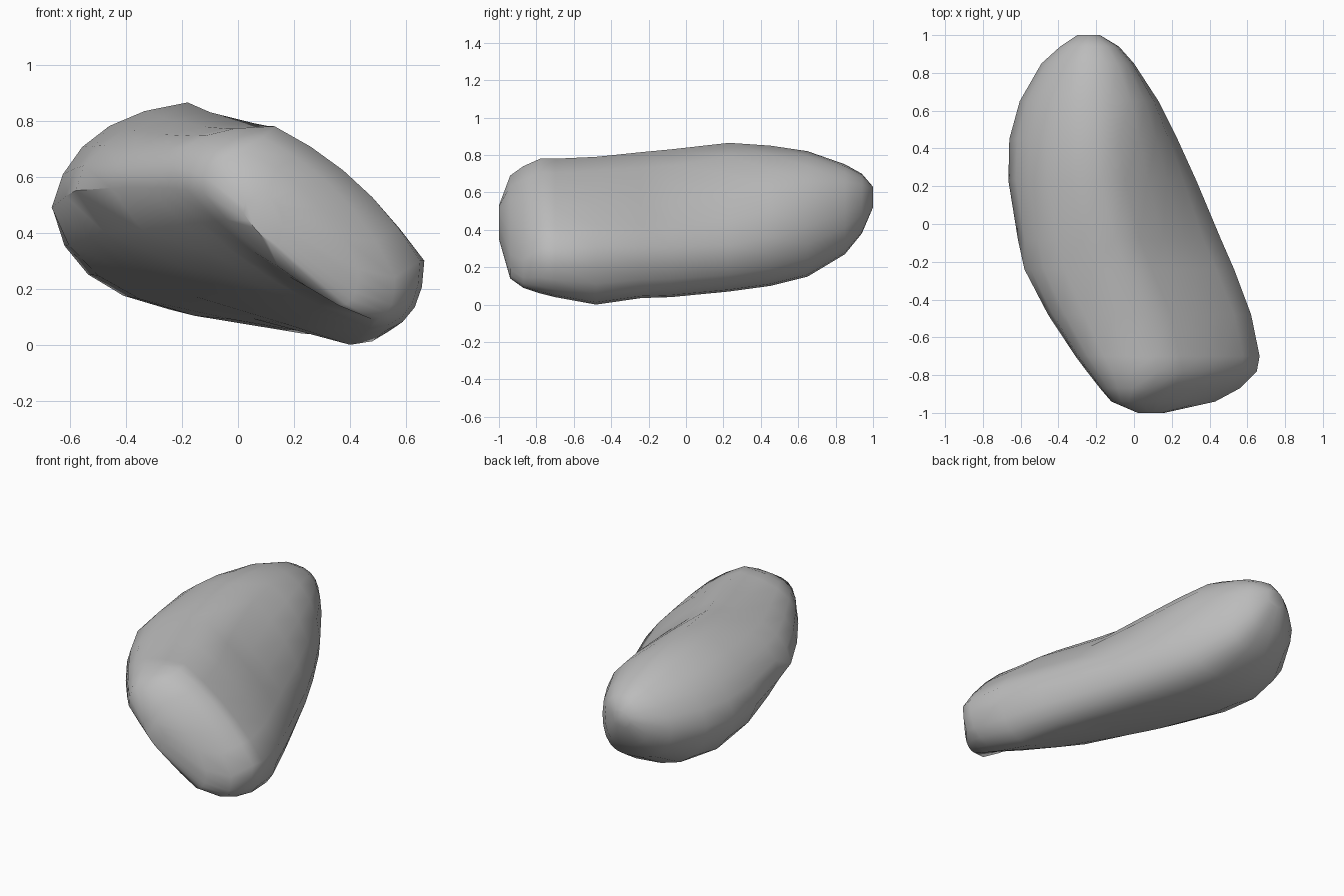
import bpy
import bmesh
from mathutils import Vector

cube = bpy.data.objects.get("Cube")
if cube:
    bpy.data.objects.remove(cube, do_unlink=True)

STEPS = 5  # points in each quarter of a cross-section

# Each slice: depth, then the top, right, bottom and left extremes as (x, z),
# then how full the top-right quarter bulges
SLICES = [
    (-1.00, (.08, .53), (.16, .42), (.13, .35), (.02, .47), 1),
    (-.94, (.03, .69), (.43, .27), (.36, .14), (-.12, .54), .4),
    (-.87, (.09, .74), (.56, .24), (.48, .09), (-.18, .55), .35),
    (-.78, (.13, .78), (.65, .30), (.47, .06), (-.25, .56), .3),
    (-.70, (.11, .78), (.665, .30), (.45, .04), (-.31, .56), .25),
    (-.48, (.06, .79), (.62, .31), (.40, .00), (-.455, .56), .25),
    (-.24, (-.04, .815), (.53, .31), (.30, .035), (-.58, .55), .2),
    (-.08, (-.10, .83), (.46, .31), (.23, .04), (-.615, .53), .2),
    (.23, (-.18, .865), (.33, .32), (.08, .07), (-.665, .49), .4),
    (.45, (-.21, .85), (.23, .36), (-.03, .10), (-.66, .48), .6),
    (.65, (-.24, .82), (.13, .42), (-.10, .15), (-.605, .49), .85),
    (.85, (-.25, .75), (.00, .49), (-.16, .27), (-.49, .52), 1),
    (.94, (-.25, .70), (-.08, .54), (-.19, .38), (-.39, .55), 1),
    (1.00, (-.24, .63), (-.18, .58), (-.23, .52), (-.30, .58), 1),
]


def quarter(start, end, corner, fullness):
    """Curve between two extremes, pulled towards the corner of their box."""
    start, end = Vector(start), Vector(end)
    pull = ((start + end) / 2).lerp(Vector(corner), fullness)
    for i in range(STEPS):
        t = i / STEPS
        yield start.lerp(pull, t).lerp(pull.lerp(end, t), t)


def outline(depth, top, right, bottom, left, ridge_full):
    """Closed cross-section; the left side flattens below towards the front."""
    lower_full = min(1, .64 + .45 * depth)
    upper_full = .8 - .3 * depth
    points = list(quarter(top, right, (right[0], top[1]), ridge_full))
    points += quarter(right, bottom, (right[0], bottom[1]), 1)
    points += quarter(bottom, left, (left[0], bottom[1]), lower_full)
    points += quarter(left, top, (left[0], top[1]), upper_full)
    return points


# Loft the stone through its slices
bm = bmesh.new()
rings = []
for depth, *shape in SLICES:
    points = outline(depth, *shape)
    rings.append([bm.verts.new((p.x, depth, p.y)) for p in points])
for near, far in zip(rings, rings[1:]):
    count = len(near)
    for i in range(count):
        j = (i + 1) % count
        bm.faces.new((near[i], near[j], far[j], far[i]))

# Close both ends
bm.faces.new(rings[0])
bm.faces.new(rings[-1])
bmesh.ops.recalc_face_normals(bm, faces=bm.faces[:])

mesh = bpy.data.meshes.new("stone")
bm.to_mesh(mesh)
bm.free()
stone = bpy.data.objects.new("stone", mesh)
bpy.context.collection.objects.link(stone)

# Plain grey surface
grey = bpy.data.materials.new("stone_grey")
grey.use_nodes = True
color = (.5, .5, .5, 1)
grey.diffuse_color = color
grey.node_tree.nodes["Principled BSDF"].inputs["Base Color"].default_value = color
mesh.materials.append(grey)

# Smooth shading with the sharper rim kept crisp
bpy.context.view_layer.objects.active = stone
stone.select_set(True)
bpy.ops.object.shade_smooth_by_angle(angle=.85)
